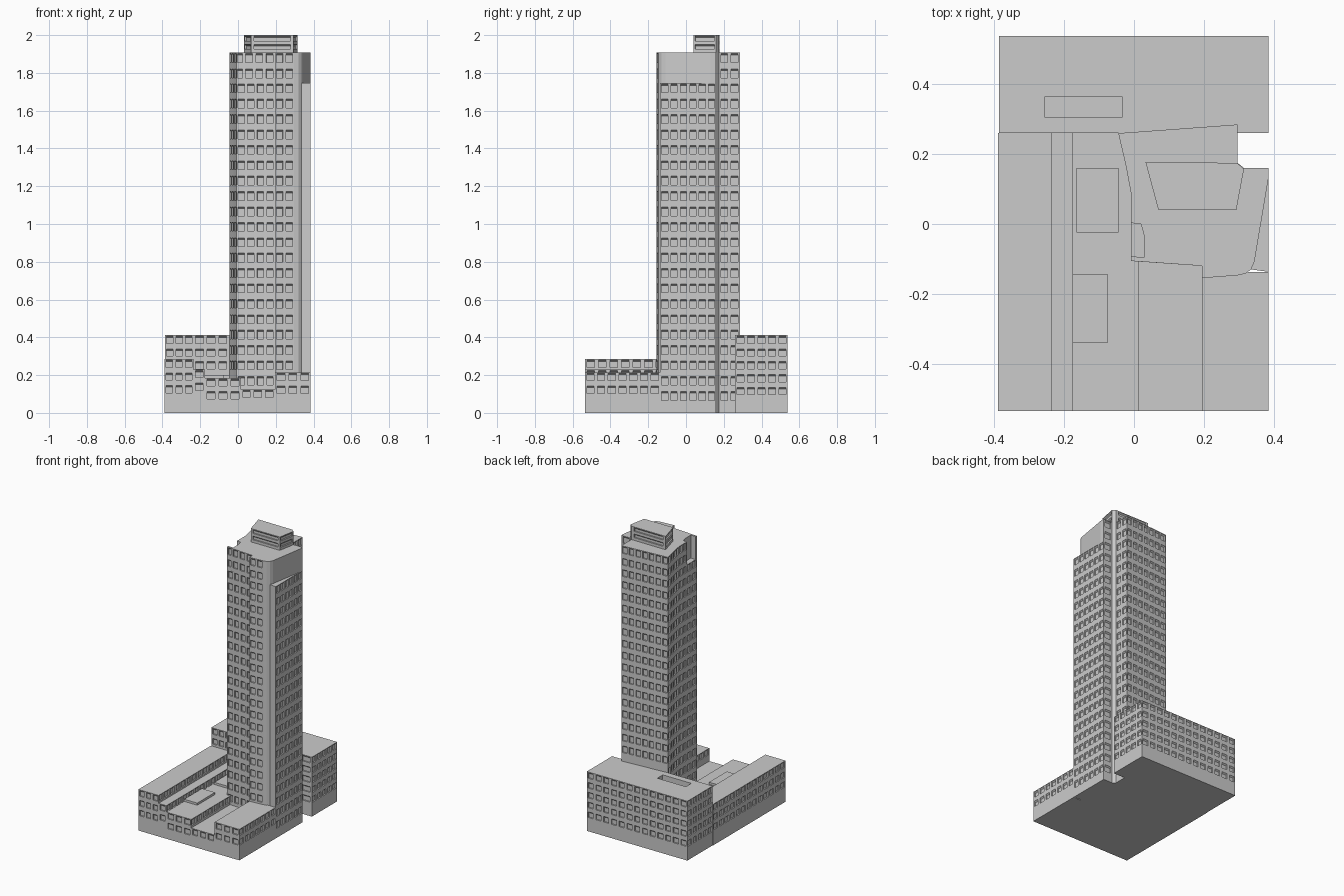
import bpy, bmesh
from mathutils import Vector

if "Cube" in bpy.data.objects:
    bpy.data.objects.remove(bpy.data.objects["Cube"])

BLANK = 9      # wall without windows
LOW = 0.06     # lowest window sill on exposed walls
DEPTH = 0.009


def wall(bm, p, q, z0, z1, zmin, pw, ph, fill):
    """One wall as a grid, with every odd/odd cell pushed in as a window."""
    p, q = Vector((p[0], p[1], 0)), Vector((q[0], q[1], 0))
    d = q - p
    length = d.length
    d.normalize()
    inward = Vector((-d.y, d.x, 0)) * DEPTH
    rows, top = [], z1 - 0.005
    while top - 0.57 * ph >= max(zmin, z0):
        rows = [top - 0.57 * ph, top] + rows
        top -= ph
    xs, zs = [0, length], [z0, z1]
    if rows and length > 0.03:
        n = max(1, round(length / pw))
        c = length / n
        cols = [c * (i + 0.5) + s * c * fill / 2 for i in range(n) for s in (-1, 1)]
        xs, zs = [0] + cols + [length], [z0] + rows + [z1]

    def quad(*pts):
        bm.faces.new([bm.verts.new(v) for v in pts])

    for i in range(len(xs) - 1):
        for j in range(len(zs) - 1):
            a, b, lo, hi = xs[i], xs[i + 1], Vector((0, 0, zs[j])), Vector((0, 0, zs[j + 1]))
            c = [p + d * a + lo, p + d * b + lo, p + d * b + hi, p + d * a + hi]
            if i % 2 and j % 2:
                slope = Vector((0, 0, -0.008))   # sloping window head
                r = [c[0] + inward, c[1] + inward, c[2] + inward + slope, c[3] + inward + slope]
                quad(*r)
                for k in range(4):
                    m = (k + 1) % 4
                    quad(c[k], c[m], r[m], r[k])
            else:
                quad(*c)


def finish(name, bm):
    bmesh.ops.remove_doubles(bm, verts=bm.verts, dist=0.0001)
    me = bpy.data.meshes.new(name)
    bm.to_mesh(me)
    bm.free()
    ob = bpy.data.objects.new(name, me)
    bpy.context.collection.objects.link(ob)
    return ob


def block(name, pts, z0, z1, pw=0.06, ph=0.068, fill=0.66, well=None):
    """Prism over counter-clockwise (x, y, lowest sill of the next wall) points."""
    bm = bmesh.new()
    for k, p in enumerate(pts):
        wall(bm, p, pts[(k + 1) % len(pts)], z0, z1, p[2], pw, ph, fill)
    bm.faces.new([bm.verts.new((p[0], p[1], z0)) for p in reversed(pts)])
    if well:
        # roof ring around a sunken rectangular well
        def ring(x0, x1, y0, y1, z):
            return [bm.verts.new(v) for v in ((x0, y0, z), (x1, y0, z), (x1, y1, z), (x0, y1, z))]
        xs, ys = [p[0] for p in pts], [p[1] for p in pts]
        o = ring(min(xs), max(xs), min(ys), max(ys), z1)
        a = ring(*well[:4], z1)
        b = ring(*well[:4], z1 - well[4])
        for k in range(4):
            m = (k + 1) % 4
            bm.faces.new((o[k], o[m], a[m], a[k]))
            bm.faces.new((a[k], a[m], b[m], b[k]))
        bm.faces.new(b)
    else:
        bm.faces.new([bm.verts.new((p[0], p[1], z1)) for p in pts])
    return finish(name, bm)


def box(name, x0, x1, y0, y1, z0, z1, front=BLANK, right=BLANK, back=BLANK, left=BLANK):
    return block(name, [(x0, y0, front), (x1, y0, right), (x1, y1, back), (x0, y1, left)], z0, z1)


# rear podium block with sunken roof well
block("rear_block", [(-0.387, 0.26, 0.285), (-0.235, 0.26, 0.22), (-0.05, 0.26, BLANK),
                     (0.297, 0.26, LOW), (0.385, 0.26, LOW), (0.385, 0.538, LOW),
                     (-0.387, 0.538, LOW)], 0, 0.412, well=(-0.255, -0.035, 0.305, 0.365, 0.035))

# stepped podium in front
box("podium_left", -0.39, -0.235, -0.535, 0.26, 0, 0.285, LOW, 0.23, BLANK, LOW)
box("podium_step", -0.235, -0.175, -0.535, 0.26, 0, 0.23, LOW, 0.18)
box("podium_middle", -0.175, 0.015, -0.535, 0.26, 0, 0.185, LOW, 0.13)
box("podium_court", 0.015, 0.195, -0.535, -0.10, 0, 0.125, LOW)
box("podium_right", 0.195, 0.385, -0.535, -0.137, 0, 0.215, LOW, LOW, BLANK, 0.13)
box("roof_unit_rear", -0.165, -0.045, -0.025, 0.16, 0.18, 0.2)
box("roof_unit_front", -0.175, -0.075, -0.34, -0.145, 0.18, 0.2)

# tower outline shared by the shaft and the crown
left_side = [(-0.045, 0.26, 0.19), (-0.024, 0.17, 0.19), (-0.009, 0.09, 0.19)]
front = [(0.195, -0.12, BLANK), (0.195, -0.155, 0.22), (0.297, -0.147, BLANK),
         (0.32, -0.142, BLANK), (0.335, -0.13, BLANK)]
rear = [(0.385, 0.16, LOW), (0.315, 0.16, BLANK), (0.297, 0.175, LOW), (0.297, 0.285, 0.415)]
tower = dict(pw=0.048, ph=0.0815, fill=0.66)

block("tower_shaft", left_side + [(-0.009, 0.003, 0.19), (-0.009, -0.106, 0.12)] + front
      + [(0.385, -0.137, LOW)] + rear, 0, 1.747, **tower)

# crown is cut back at two corners to leave terraces
block("tower_crown", left_side + [(-0.009, 0.003, BLANK), (0.02, 0.0, BLANK), (0.028, -0.03, BLANK),
                                  (0.03, -0.1085, LOW)] + front
      + [(0.345, -0.108, BLANK), (0.385, 0.13, BLANK)] + rear, 1.747, 1.907, **tower)
block("terrace_screen", [(-0.009, -0.106, LOW), (0.03, -0.1085, BLANK), (0.03, -0.095, BLANK),
                         (-0.009, -0.093, BLANK)], 1.747, 1.907, **tower)

# rooftop penthouse
block("penthouse", [(0.07, 0.04, LOW), (0.293, 0.04, LOW), (0.315, 0.158, BLANK),
                    (0.295, 0.175, LOW), (0.033, 0.177, LOW)], 1.907, 2.0, pw=0.3, ph=0.044, fill=0.86)
